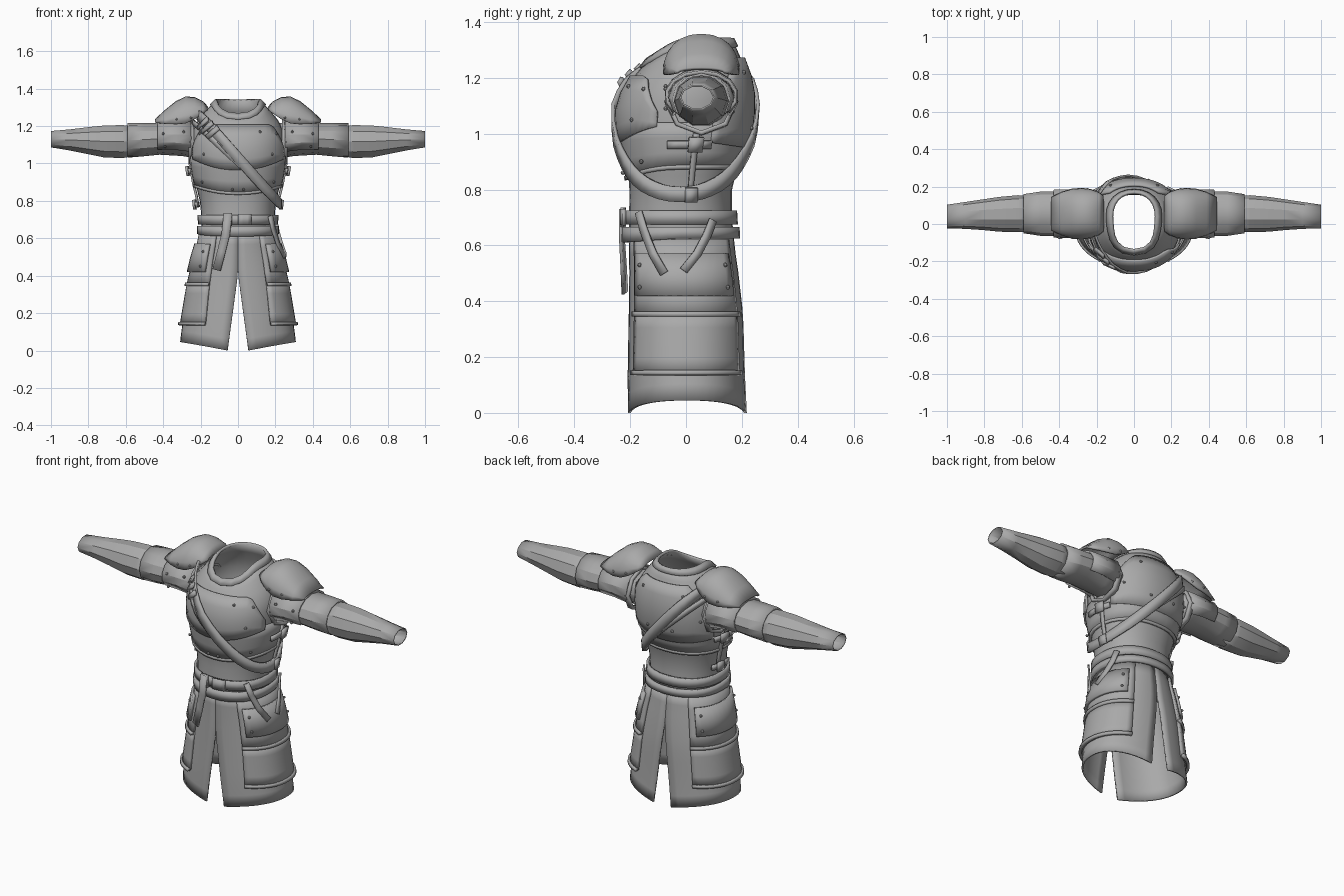
import bpy, bmesh, math
from mathutils import Vector

if "Cube" in bpy.data.objects:
    bpy.data.objects.remove(bpy.data.objects["Cube"])

steel = bpy.data.materials.new("grey")
steel.diffuse_color = (0.4, 0.4, 0.4, 1)
steel.use_nodes = True
steel.node_tree.nodes["Principled BSDF"].inputs["Base Color"].default_value = steel.diffuse_color
rad = math.radians

# Body outline: height, half width, front y, back y
BODY = [(0.0, .31, -.205, .215), (.14, .293, -.205, .207), (.35, .258, -.2, .2),
        (.5, .222, -.198, .183), (.6, .192, -.2, .168), (.72, .192, -.2, .16),
        (.8, .2, -.197, .16), (.9, .225, -.21, .185), (1.0, .242, -.23, .218),
        (1.1, .245, -.232, .23), (1.18, .238, -.2, .225), (1.25, .2, -.145, .2),
        (1.3, .15, -.105, .18), (1.34, .11, -.08, .16)]


def lerp_table(t, x):
    x = min(max(x, t[0][0]), t[-1][0])
    for p, q in zip(t, t[1:]):
        if x <= q[0]:
            f = (x - p[0]) / (q[0] - p[0])
            return [m + (n - m) * f for m, n in zip(p[1:], q[1:])]


def spow(v):
    return math.copysign(abs(v) ** .9, v)


def surf(deg, z, off=0.0):
    """Point and outward normal on the body; -90 degrees is the front."""
    a, y0, y1 = lerp_table(BODY, z)
    b, cy = (y1 - y0) / 2, (y1 + y0) / 2
    c, s = math.cos(rad(deg)), math.sin(rad(deg))
    n = Vector((c / a, s / b, 0)).normalized()
    return Vector((a * spow(c), cy + b * spow(s), z)) + n * off, n


def sheet(name, fn, nu, nv, closed=False, thick=.01):
    """Grid surface from fn(u, v) with u, v in 0..1."""
    bm = bmesh.new()
    cols = nu if closed else nu + 1
    g = [[bm.verts.new(fn(i / nu, j / nv)) for i in range(cols)] for j in range(nv + 1)]
    for j in range(nv):
        for i in range(nu):
            k = (i + 1) % cols
            bm.faces.new((g[j][i], g[j][k], g[j + 1][k], g[j + 1][i]))
    bmesh.ops.recalc_face_normals(bm, faces=bm.faces)
    me = bpy.data.meshes.new(name)
    bm.to_mesh(me)
    bm.free()
    me.materials.append(steel)
    ob = bpy.data.objects.new(name, me)
    bpy.context.collection.objects.link(ob)
    if thick:
        m = ob.modifiers.new("thickness", 'SOLIDIFY')
        m.thickness, m.offset = thick, 0
    bpy.ops.object.select_all(action='DESELECT')
    ob.select_set(True)
    bpy.context.view_layer.objects.active = ob
    bpy.ops.object.shade_smooth_by_angle(angle=rad(30))
    return ob


def patch(name, d0, d1, bottom, top, off, nu=16, nv=3, thick=.012, closed=False):
    """Plate that follows the body; bottom and top may depend on the angle."""
    def fn(u, v):
        d = d0 + (d1 - d0) * u
        lo = bottom(d) if callable(bottom) else bottom
        hi = top(d) if callable(top) else top
        return surf(d, lo + (hi - lo) * v, off)[0]
    return sheet(name, fn, nu, nv, closed, thick)


def ribbon(name, path, width, off, closed=False, thick=.01):
    """Strap along (angle, height) points on the body."""
    pn = [surf(d, z, off) for d, z in path]
    n = len(pn)

    def fn(u, v):
        i = round(u * (n if closed else n - 1))
        p, nor = pn[i % n]
        a = pn[(i - 1) % n if closed else max(i - 1, 0)][0]
        b = pn[(i + 1) % n if closed else min(i + 1, n - 1)][0]
        return p + nor.cross(b - a).normalized() * width * (v - .5)
    return sheet(name, fn, n if closed else n - 1, 1, closed, thick)


def stud(p, r=.008):
    bpy.ops.mesh.primitive_uv_sphere_add(segments=6, ring_count=4, radius=r, location=p)
    ob = bpy.context.object
    ob.name = "rivet"
    ob.data.materials.append(steel)


def front(d):
    return max(0, -math.sin(rad(d)))


# Undershirt body with a dipped neckline, and the collar
def neck(d):
    return 1.335 - .075 * front(d) ** 3


patch("torso", 0, 360, .58, neck, 0, 32, 14, .008, True)
sheet("collar", lambda u, v: surf(u * 360, neck(u * 360) - .025 + .03 * v, .006)[0], 24, 1, True, .014)

# Chest, back and waist plates
patch("breastplate", -158, -22, lambda d: 1.035 - .07 * front(d) ** 2,
      lambda d: 1.08 + .125 * min(1, (68 - abs(d + 90)) / 22), .016, 20, 4)
patch("backplate", 22, 158, lambda d: .98 - .03 * math.sin(rad(d)),
      lambda d: 1.1 + .17 * min(1, (68 - abs(d - 90)) / 25), .014, 20, 5)
patch("waist_plate", 0, 360, lambda d: .88 - .04 * front(d) ** 2, 1.04, .008, 32, 3, .014, True)
patch("waist_rim", 0, 360, lambda d: .873 - .04 * front(d) ** 2,
      lambda d: .888 - .04 * front(d) ** 2, .013, 32, 1, .012, True)
for d, z in [(-140, 1.16), (-115, 1.17), (-65, 1.17), (-40, 1.16), (-132, 1.05), (-48, 1.05),
             (-96, .86), (-84, .86), (-140, .9), (-40, .9), (60, 1.22), (120, 1.22),
             (75, 1.02), (105, 1.02), (40, 1.08), (140, 1.08)]:
    stud(surf(d, z, .022)[0])

# Belts with buckle and hanging tails
patch("upper_belt", 0, 360, .675, .725, .016, 32, 1, .014, True)
patch("lower_belt", 0, 360, lambda d: .625 - .015 * front(d), .665, .02, 32, 1, .016, True)
patch("belt_buckle", -90, -73, .672, .73, .03, 3, 1, .014)
patch("belt_loop", -108, -97, .665, .735, .03, 2, 1, .012)
ribbon("belt_tail", [(-102, .73), (-105, .62), (-109, .53), (-113, .43)], .045, .036)
ribbon("side_tail_front", [(-42, .72), (-35, .65), (-26, .57), (-16, .5)], .03, .036)
ribbon("side_tail_back", [(30, .69), (22, .63), (12, .57), (0, .51)], .03, .036)


# Diagonal chest strap loop, a wide band and a narrow one
def loop_path(z0, slope):
    path = []
    for i in range(40):
        d = i * 9
        lo, hi = .6, 1.34
        for _ in range(30):
            z = (lo + hi) / 2
            if z + slope * surf(d, z)[0].x > z0:
                hi = z
            else:
                lo = z
        path.append((d, z))
    return path


wide = loop_path(1.03, 1.25)
ribbon("chest_strap", wide, .055, .03, True, .012)
ribbon("thin_strap", loop_path(1.0, 1.02), .028, .024, True)
for i in (25, 26, 27):
    ribbon("strap_buckle", [(wide[i][0] - 1.5, wide[i][1]), (wide[i][0] + 1.5, wide[i][1] - .02)],
           .085, .042, False, .012)

for s, side in ((1, "left"), (-1, "right")):
    def ang(d, s=s):
        return d if s > 0 else 180 - d

    # Skirt half, split at the front and the back
    def skirt(u, v):
        t = 2 * u - 1
        z = .63 * v + .045 * (1 - t * t) * (1 - v)
        a = lerp_table(BODY, z)[0]
        gap = .056 * max(0, 1 - z / (.41 if t < 0 else .47))
        lim = 90 - math.degrees((gap / a) ** (1 / .9))
        return surf(ang(t * lim), z)[0]
    sheet(side + "_skirt", skirt, 20, 10, thick=.01)

    # Two thigh plates with rolled rims, and the riveted side plate
    for lo, hi, nm in ((.35, .62, "upper"), (.14, .36, "lower")):
        patch(f"{side}_{nm}_thigh_plate", ang(-57), ang(57), lo, hi, .01, 16, 4, .016)
        patch(f"{side}_{nm}_thigh_rim", ang(-57), ang(57), lo - .005, lo + .012, .02, 16, 1, .016)
    patch(side + "_side_plate", ang(-50), ang(48), .42, .57, .026, 12, 2, .014)
    for d in (-42, 40):
        for z in (.45, .53):
            stud(surf(ang(d), z, .035)[0])

    # Side seam with two buckled straps
    patch(side + "_side_seam", ang(6), ang(11), .77, 1.0, .018, 1, 4)
    for z in (.78, .96):
        patch(side + "_side_strap", ang(-12), ang(22), z - .014, z + .014, .028, 4, 1)
        patch(side + "_side_buckle", ang(3), ang(14), z - .026, z + .026, .038, 2, 1, .014)

    # Sleeves lofted along x: x, y centre, z centre, y radius, z radius
    def loft(name, rows, n, thick, a0=0, a1=360):
        whole = a1 - a0 == 360

        def fn(u, v):
            x, y, z, ry, rz = rows[round(v * (len(rows) - 1))]
            t = rad(a0 + (a1 - a0) * u)
            return (s * x, y + ry * math.cos(t), z + rz * math.sin(t))
        return sheet(f"{side}_{name}", fn, n, len(rows) - 1, whole, thick)

    loft("forearm", [(.55, .055, 1.12, .09, .08), (.62, .055, 1.117, .096, .09),
                     (.72, .052, 1.118, .09, .086), (.8, .05, 1.122, .08, .073),
                     (.9, .046, 1.126, .069, .056), (1.0, .04, 1.13, .06, .043)], 10, .006)
    loft("upper_sleeve", [(.2, .055, 1.12, .1, .09), (.3, .055, 1.13, .115, .085),
                          (.42, .055, 1.132, .115, .08), (.5, .055, 1.128, .113, .084),
                          (.59, .055, 1.124, .1, .088)], 12, .01)
    loft("arm_plate", [(.25, .055, 1.13, .128, .1), (.34, .055, 1.135, .128, .09),
                       (.43, .055, 1.135, .125, .086)], 10, .012, -40, 220)
    loft("armhole_rim", [(.235, .055, 1.115, .125, .115), (.265, .055, 1.115, .122, .112)], 8, .016)
    for x, z in ((.29, 1.17), (.4, 1.16), (.39, 1.09)):
        stud((s * x, -.073, z))

    # Domed shoulder guard: x, ridge height, hem height, y radius
    guard = [(.165, 1.3, 1.285, .09), (.19, 1.328, 1.265, .11), (.235, 1.35, 1.235, .127),
             (.28, 1.352, 1.215, .132), (.33, 1.328, 1.21, .128), (.385, 1.283, 1.212, .112),
             (.44, 1.233, 1.218, .085)]

    def dome(u, v, grow=0):
        x, top, hem, ry = guard[round(v * (len(guard) - 1))]
        t = math.pi * u
        return (s * x, .055 + (ry + grow) * spow(math.cos(t)), hem + (top - hem) * math.sin(t) ** .9)
    sheet(side + "_shoulder_guard", dome, 12, len(guard) - 1, thick=.012)
    for x, y, z in ((.25, -.075, 1.245), (.33, -.073, 1.235), (.25, .185, 1.245), (.33, .183, 1.235)):
        stud((s * x, y, z))
